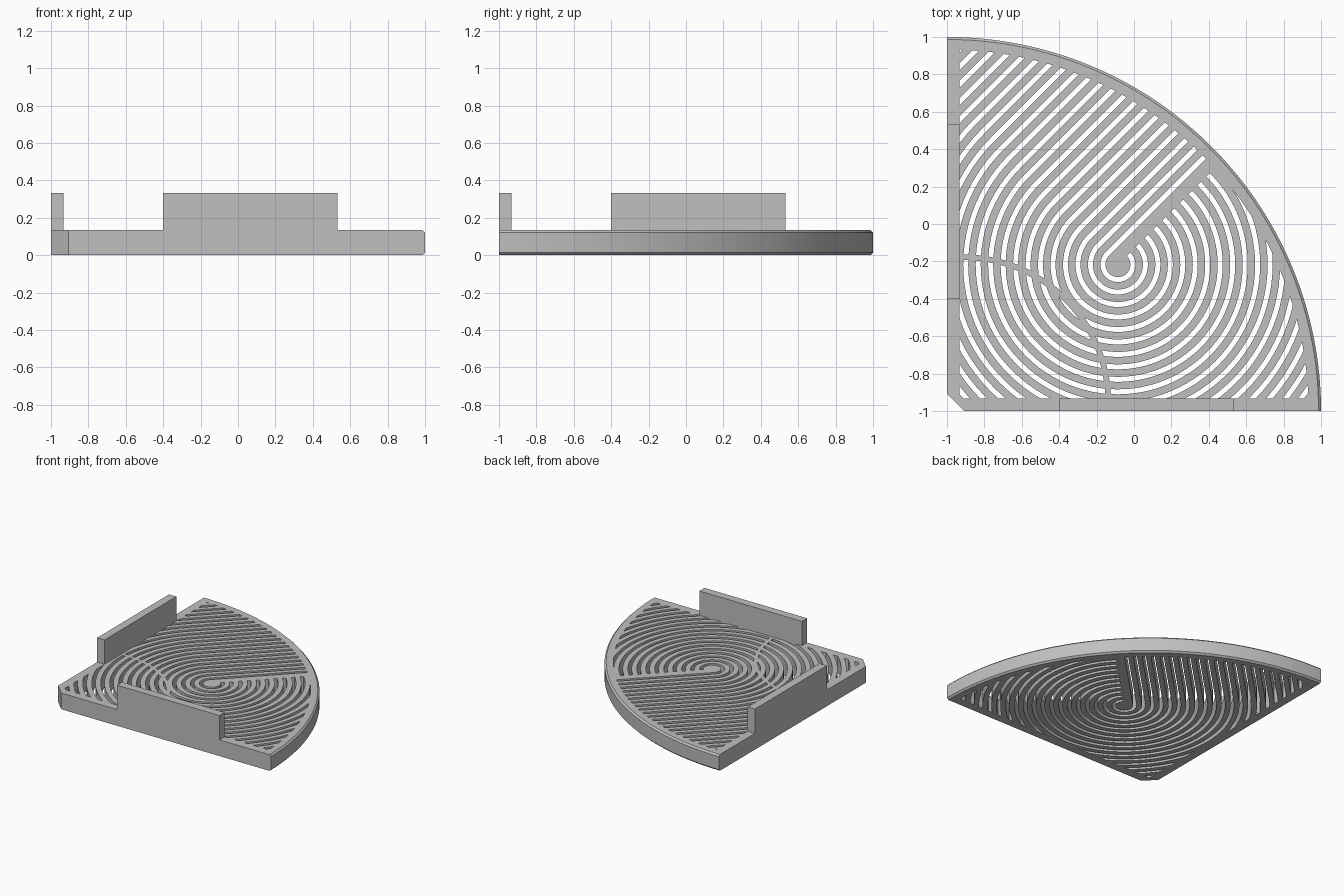
import bpy, bmesh
from math import sin, cos, asin, radians, pi, sqrt

cube = bpy.data.objects.get("Cube")
if cube:
    bpy.data.objects.remove(cube, do_unlink=True)

T = 0.1333        # plate thickness
RIM = 0.0667      # frame width
PITCH = 0.0667    # slot spacing
GAP = 0.0267      # slot width
CX, CY = -0.086, -0.217   # centre of the slot pattern

grey = bpy.data.materials.new("silver_grey")
grey.use_nodes = True
colour = (0.527, 0.527, 0.527, 1)
grey.diffuse_color = colour
grey.node_tree.nodes["Principled BSDF"].inputs["Base Color"].default_value = colour


def add_loft(bm, layers):
    """Closed solid through (outline, z) layers with equal point counts."""
    rings = [[bm.verts.new((x, y, z)) for x, y in pts] for pts, z in layers]
    n = len(rings[0])
    bm.faces.new(rings[0][::-1])
    bm.faces.new(rings[-1])
    for a, b in zip(rings, rings[1:]):
        for i in range(n):
            j = (i + 1) % n
            bm.faces.new((a[i], a[j], b[j], b[i]))


def finish(bm, name):
    bmesh.ops.recalc_face_normals(bm, faces=bm.faces[:])
    mesh = bpy.data.meshes.new(name)
    bm.to_mesh(mesh)
    bm.free()
    mesh.materials.append(grey)
    ob = bpy.data.objects.new(name, mesh)
    bpy.context.collection.objects.link(ob)
    return ob


def loft(name, layers):
    bm = bmesh.new()
    add_loft(bm, layers)
    return finish(bm, name)


def arc(cx, cy, r, a0, a1, n):
    return [(cx + r * cos(a0 + (a1 - a0) * i / n),
             cy + r * sin(a0 + (a1 - a0) * i / n)) for i in range(n + 1)]


def boolean(target, cutter, operation):
    """Apply a boolean and remove the cutter."""
    mod = target.modifiers.new(operation, 'BOOLEAN')
    mod.operation = operation
    mod.solver = 'EXACT'
    mod.object = cutter
    bpy.context.view_layer.objects.active = target
    bpy.ops.object.modifier_apply(modifier=mod.name)
    bpy.data.objects.remove(cutter, do_unlink=True)


# Quarter-disc plate with clipped corner and chamfered round edge
def outline(r):
    return [(-1, -0.907), (-0.907, -1)] + arc(-1, -1, r, 0, pi / 2, 96)


C = 0.0133
plate = loft("slotted_plate", [(outline(2 - C), 0), (outline(2), C),
                               (outline(2), T - C), (outline(2 - C), T)])

# Slots: three-quarter rings that run on into straight diagonal lines
def slot_side(r):
    pts = arc(CX, CY, r, radians(45), radians(-225), 72)
    x, y = pts[-1]
    return pts + [(x + sqrt(2), y + sqrt(2))]


bm = bmesh.new()
for k in range(1, 24):
    r = k * PITCH
    pts = slot_side(r) + slot_side(r + GAP)[::-1]
    add_loft(bm, [(pts, -0.1), (pts, T + 0.1)])
slots = finish(bm, "slot_cutter")

# Keep slots inside the frame
R = 2 - RIM
a = asin(RIM / R)
field = [(-1 + RIM, -1 + RIM)] + arc(-1, -1, R, a, pi / 2 - a, 96)
boolean(slots, loft("field_limit", [(field, -0.05), (field, T + 0.05)]), 'INTERSECT')

# Curved bridge that ties the rings together
bridge = (arc(-0.91, -0.95, 0.757, radians(-12), radians(102), 48)
          + arc(-0.91, -0.95, 0.787, radians(102), radians(-12), 48))
boolean(slots, loft("bridge_limit", [(bridge, 0.067), (bridge, T + 0.2)]), 'DIFFERENCE')

boolean(plate, slots, 'DIFFERENCE')

# Upright walls on the two straight edges
def wall(name, x0, x1, y0, y1):
    pts = [(x0, y0), (x1, y0), (x1, y1), (x0, y1)]
    return loft(name, [(pts, T), (pts, 0.3333)])


wall("front_wall", -0.4, 0.533, -1, -1 + RIM)
wall("right_wall", -1, -1 + RIM, -0.4, 0.533)

# Smooth the curved sides, keep the edges crisp
bpy.ops.object.select_all(action='DESELECT')
plate.select_set(True)
bpy.context.view_layer.objects.active = plate
bpy.ops.object.shade_smooth_by_angle(angle=radians(30))
